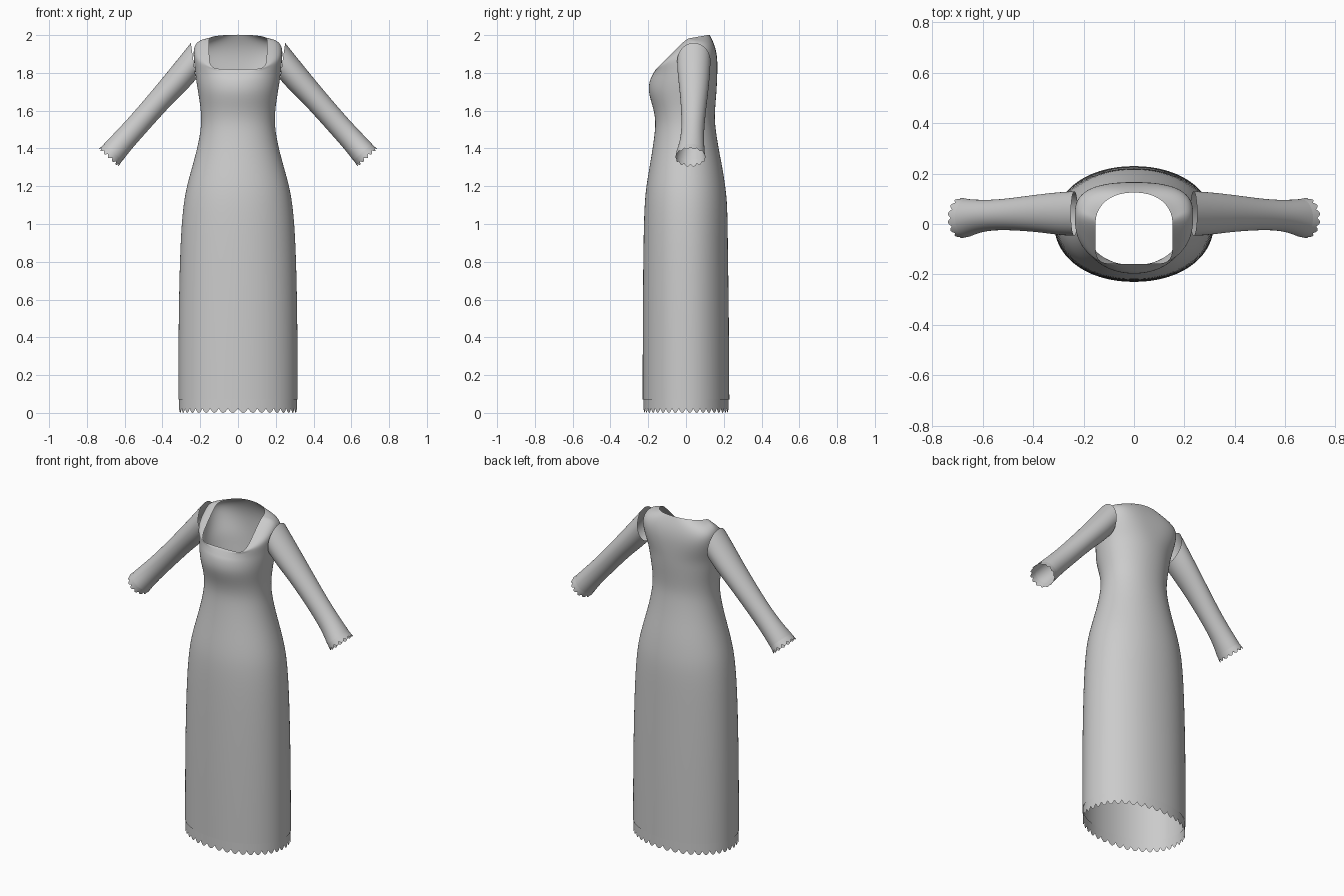
import bpy, bmesh
from math import sin, cos, pi
from mathutils import Vector

if "Cube" in bpy.data.objects:
    bpy.data.objects.remove(bpy.data.objects["Cube"], do_unlink=True)

cloth = bpy.data.materials.new("grey cloth")
cloth.use_nodes = True
GREY = (0.6, 0.6, 0.6, 1)
cloth.diffuse_color = GREY
cloth.node_tree.nodes["Principled BSDF"].inputs["Base Color"].default_value = GREY


def spow(v, n):
    return (1 if v >= 0 else -1) * abs(v) ** (2 / n)


def body_ring(w, yf, yb, zf, zs, zb, yc=0, nf=2.1, nb=2.1):
    """Closed garment loop with separate front, side and back heights."""
    def at(t):
        c, s = cos(2 * pi * t), sin(2 * pi * t)
        n, y_end, z_end = (nf, yf, zf) if s < 0 else (nb, yb, zb)
        k = abs(spow(s, n))
        return Vector((w * spow(c, n), yc + (y_end - yc) * k, zs + (z_end - zs) * k))
    return at


def sleeve_ring(top, low, y0, y1):
    """Tilted ellipse from its upper and lower points and its y range."""
    a = Vector((top[0], (y0 + y1) / 2, top[1]))
    b = Vector((low[0], (y0 + y1) / 2, low[1]))

    def at(t):
        side = Vector((0, (y1 - y0) / 2, 0))
        return (a + b) / 2 + (a - b) / 2 * cos(2 * pi * t) + side * sin(2 * pi * t)
    return at


def loft(name, rows, mirror=False, subdivide=0):
    """Skin a list of closed point rows as an open shell."""
    bm = bmesh.new()
    loops = [[bm.verts.new(p) for p in row] for row in rows]
    for lo, hi in zip(loops, loops[1:]):
        for i in range(len(lo)):
            j = (i + 1) % len(lo)
            bm.faces.new((lo[i], lo[j], hi[j], hi[i]))
    for f in bm.faces:
        f.smooth = True
    mesh = bpy.data.meshes.new(name)
    bm.to_mesh(mesh)
    bm.free()
    mesh.materials.append(cloth)
    ob = bpy.data.objects.new(name, mesh)
    bpy.context.collection.objects.link(ob)
    if mirror:
        ob.modifiers.new("Mirror", 'MIRROR').use_clip = False
    if subdivide:
        sub = ob.modifiers.new("Smooth", 'SUBSURF')
        sub.levels = sub.render_levels = subdivide
    return ob


def sample(ring, count):
    return [ring(i / count) for i in range(count)]


def lace(name, start, end, scallops, depth, mirror=False):
    """Scalloped trim running from one loop towards another."""
    count = scallops * 8
    edge = []
    for i in range(count):
        t = i / count
        reach = 1 - depth * (1 - abs(sin(pi * scallops * t)))
        edge.append(start(t).lerp(end(t), reach))
    # rows run from the free edge to the seam so faces point outwards
    rows = [edge, sample(start, count)]
    return loft(name, rows, mirror)


# Gown: skirt, waist and bust as level loops (height, half width, front, back)
levels = [
    (0.07, 0.317, -0.23, 0.23), (0.5, 0.316, -0.23, 0.228),
    (0.9, 0.307, -0.226, 0.222), (1.1, 0.291, -0.221, 0.22),
    (1.2, 0.272, -0.211, 0.209), (1.3, 0.244, -0.194, 0.193),
    (1.4, 0.216, -0.177, 0.173), (1.5, 0.197, -0.163, 0.157),
    (1.56, 0.195, -0.163, 0.152), (1.62, 0.199, -0.175, 0.155),
    (1.7, 0.212, -0.202, 0.162), (1.76, 0.222, -0.193, 0.165),
]
rings = [body_ring(w, f, b, z, z, z) for z, w, f, b in levels]

# Yoke: loops rise over the shoulders and close in to the square neckline
rings += [
    body_ring(0.23, -0.183, 0.167, 1.778, 1.83, 1.82, 0.02, 2.2, 2.4),
    body_ring(0.237, -0.176, 0.166, 1.792, 1.90, 1.88, 0.03, 2.3, 2.8),
    body_ring(0.234, -0.17, 0.157, 1.803, 1.95, 1.93, 0.03, 2.5, 3),
    body_ring(0.2, -0.165, 0.142, 1.812, 1.98, 1.97, 0.02, 3.5, 2.8),
    body_ring(0.153, -0.158, 0.125, 1.82, 1.98, 2.002, 0, 7, 2.2),
]
loft("gown", [sample(r, 40) for r in rings], subdivide=2)

# Hem trim, set just inside the skirt edge
hem_top = body_ring(0.312, -0.225, 0.225, 0.075, 0.075, 0.075)
hem_low = body_ring(0.313, -0.226, 0.226, 0, 0, 0)
lace("hem_lace", hem_top, hem_low, 40, 0.32)

# Sleeves: tapered from the armhole, flaring a little at the cuff
arm = [
    sleeve_ring((0.71, 1.425), (0.61, 1.335), -0.052, 0.1),
    sleeve_ring((0.66, 1.477), (0.563, 1.397), -0.032, 0.096),
    sleeve_ring((0.571, 1.57), (0.487, 1.482), -0.022, 0.097),
    sleeve_ring((0.413, 1.757), (0.355, 1.63), -0.032, 0.118),
    sleeve_ring((0.31, 1.885), (0.272, 1.708), -0.046, 0.128),
    sleeve_ring((0.25, 1.96), (0.222, 1.765), -0.048, 0.131),
]
loft("sleeves", [sample(r, 20) for r in arm], mirror=True, subdivide=2)

# Cuff trim
cuff_top = sleeve_ring((0.705, 1.425), (0.61, 1.34), -0.05, 0.098)
cuff_low = sleeve_ring((0.738, 1.397), (0.635, 1.303), -0.056, 0.104)
lace("cuff_lace", cuff_top, cuff_low, 14, 0.35, mirror=True)
